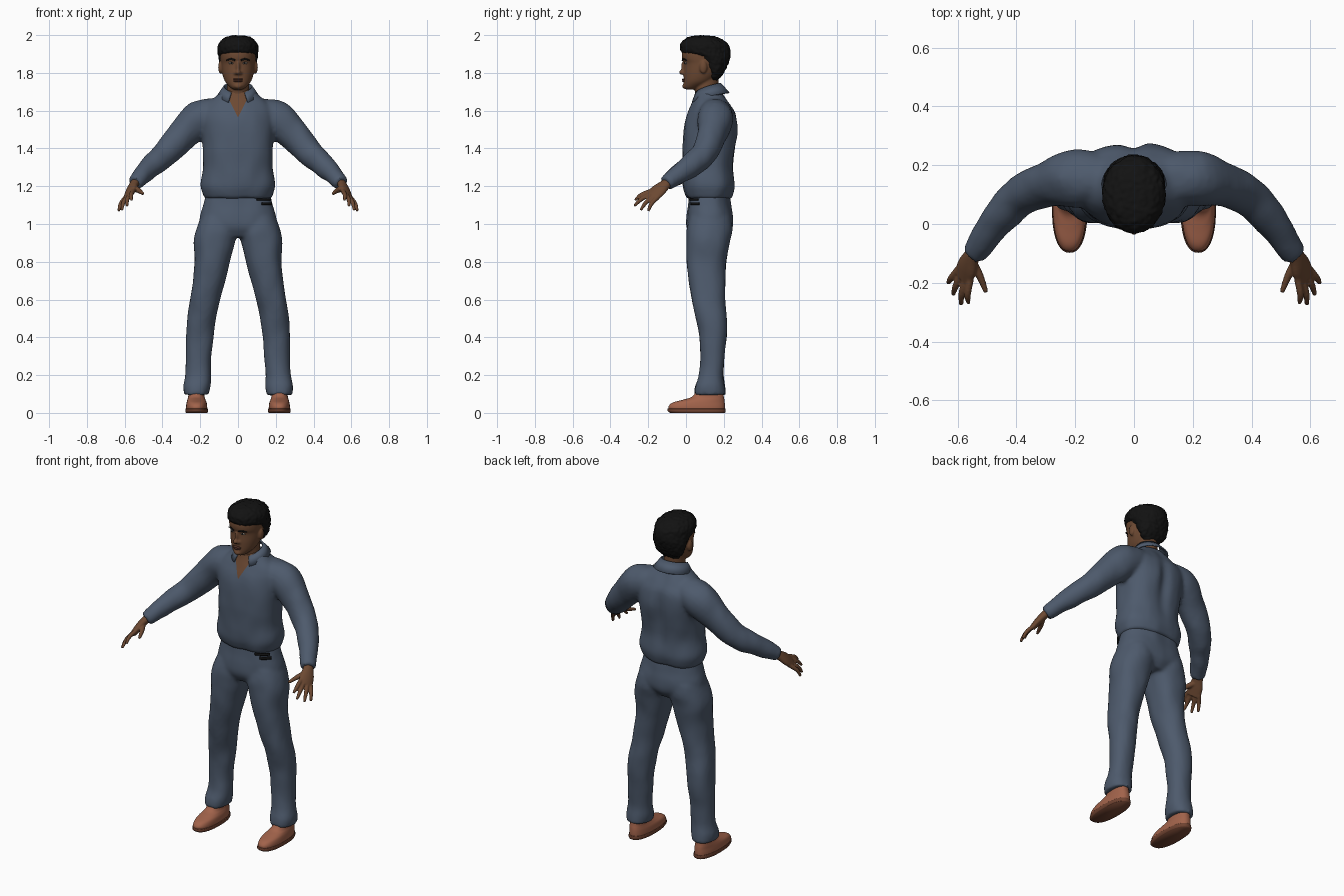
import bpy, bmesh, math
from mathutils import Vector, noise

cube = bpy.data.objects.get("Cube")
if cube:
    bpy.data.objects.remove(cube)


def material(name, r, g, b):
    m = bpy.data.materials.new(name)
    m.use_nodes = True
    m.diffuse_color = (r, g, b, 1)
    bsdf = m.node_tree.nodes["Principled BSDF"]
    bsdf.inputs["Base Color"].default_value = (r, g, b, 1)
    bsdf.inputs["Roughness"].default_value = 0.8
    return m


CLOTH = material("blue grey cloth", .075, .102, .15)
SKIN = material("brown skin", .15, .066, .032)
LIPS = material("dark lips", .10, .037, .024)
HAIR = material("black hair", .006, .006, .006)
LEATHER = material("tan leather", .36, .125, .07)
SOLE = material("brown sole", .16, .055, .03)
WHITE = material("eye white", .3, .26, .22)


def spline(rows, n=5):
    """Catmull-Rom through rows of numbers."""
    out = []
    for i in range(len(rows) - 1):
        a, b = rows[max(i - 1, 0)], rows[i]
        c, d = rows[i + 1], rows[min(i + 2, len(rows) - 1)]
        for k in range(n):
            t = k / n
            out.append([q + .5 * t * (r - p + t * (2 * p - 5 * q + 4 * r - s + t * (3 * (q - r) + s - p)))
                        for p, q, r, s in zip(a, b, c, d)])
    return out + [list(rows[-1])]


def oval(a, p=1.0):
    c, s = math.cos(a), math.sin(a)
    return math.copysign(abs(c) ** p, c), math.copysign(abs(s) ** p, s)


def skin_rings(bm, rings):
    """Closed shell through a list of point rings."""
    vs = [[bm.verts.new(p) for p in ring] for ring in rings]
    n = len(vs[0])
    faces = [bm.faces.new((a[i], a[(i + 1) % n], b[(i + 1) % n], b[i]))
             for a, b in zip(vs, vs[1:]) for i in range(n)]
    faces += [bm.faces.new(vs[0]), bm.faces.new(vs[-1])]
    bmesh.ops.recalc_face_normals(bm, faces=faces)


def stack(bm, rows, p=1.0, side=1, seg=40):
    """Horizontal rings; rows are (z, x_min, x_max, y_front, y_back)."""
    rings = []
    for z, x0, x1, y0, y1 in spline(rows):
        ring = []
        for i in range(seg):
            c, s = oval(math.tau * i / seg, p)
            ring.append((side * ((x0 + x1) / 2 + c * (x1 - x0) / 2), (y0 + y1) / 2 + s * (y1 - y0) / 2, z))
        rings.append(ring)
    skin_rings(bm, rings)


def centred(rows):
    return [(z, -rx, rx, y0, y1) for z, rx, y0, y1 in rows]


def tube(bm, rows, hint=(0, 0, 1), side=1, seg=20):
    """Limb along a path; rows are (x, y, z, half_width, half_thickness)."""
    pts = spline(rows)
    pos = [Vector(p[:3]) for p in pts]
    rings = []
    for i, p in enumerate(pts):
        t = (pos[min(i + 1, len(pos) - 1)] - pos[max(i - 1, 0)]).normalized()
        u = Vector(hint)
        u = (u - t * u.dot(t)).normalized()
        v = t.cross(u)
        ring = [pos[i] + u * p[3] * math.cos(a) + v * p[4] * math.sin(a)
                for a in (math.tau * k / seg for k in range(seg))]
        rings.append([(side * q.x, q.y, q.z) for q in ring])
    skin_rings(bm, rings)


def ball(bm, centre, size):
    vs = bmesh.ops.create_uvsphere(bm, u_segments=20, v_segments=12, radius=1)["verts"]
    for v in vs:
        v.co = Vector([c + a * s for c, a, s in zip(centre, v.co, size)])


def finish(name, bm, mat, voxel=0, smooth=3, warp=None):
    """Turn a bmesh into an object, optionally fusing its shells into one skin."""
    me = bpy.data.meshes.new(name)
    bm.to_mesh(me)
    bm.free()
    o = bpy.data.objects.new(name, me)
    bpy.context.collection.objects.link(o)
    if voxel:
        r = o.modifiers.new("fuse", "REMESH")
        r.mode, r.voxel_size = "VOXEL", voxel
        o.modifiers.new("soften", "SMOOTH").iterations = smooth
        dg = bpy.context.evaluated_depsgraph_get()
        me = bpy.data.meshes.new_from_object(o.evaluated_get(dg))
        o.modifiers.clear()
        o.data = me
    if warp:
        moved = [v.co + warp(v.co, v.normal) for v in me.vertices]
        for v, c in zip(me.vertices, moved):
            v.co = c
    me.materials.clear()
    me.materials.append(mat)
    for f in me.polygons:
        f.use_smooth = True
    return o


def folds(co, n):
    return n * .005 * noise.noise(Vector((co.x * 13, co.y * 13, co.z * 8)))


def shirt_folds(co, n):
    # spine hollow between the shoulder blades
    groove = math.exp(-(co.x / .035) ** 2) * math.exp(-((co.z - 1.45) / .17) ** 2)
    return folds(co, n) + Vector((0, -.02 * groove if co.y > .18 else 0, 0))


# Shirt with sleeves
bm = bmesh.new()
stack(bm, centred([(1.135, .178, .006, .24), (1.17, .19, -.008, .252), (1.21, .197, -.016, .258),
                   (1.3, .183, -.018, .252), (1.4, .186, -.02, .264), (1.5, .195, -.012, .278),
                   (1.58, .2, .008, .268), (1.63, .172, .028, .238), (1.67, .122, .045, .21),
                   (1.71, .078, .055, .182)]), .85)
for s in (1, -1):
    tube(bm, [(.09, .15, 1.595, .075, .08), (.2, .155, 1.555, .1, .098), (.29, .138, 1.475, .085, .078),
              (.385, .095, 1.37, .07, .068), (.46, .02, 1.305, .062, .06), (.52, -.065, 1.245, .047, .047),
              (.548, -.105, 1.215, .04, .042)], side=s)
shirt = finish("shirt", bm, CLOTH, .011, 4, shirt_folds)

# Open neck: cut a clean V and give it the skin colour
bm = bmesh.new()
bm.from_mesh(shirt.data)
for s in (1, -1):
    bmesh.ops.bisect_plane(bm, geom=bm.verts[:] + bm.edges[:] + bm.faces[:],
                           plane_co=(0, 0, 1.565), plane_no=(s, 0, -.5))
for f in bm.faces:
    c = f.calc_center_median()
    f.material_index = int(abs(c.x) < .5 * (c.z - 1.565) and c.y < .12)
bm.to_mesh(shirt.data)
bm.free()
shirt.data.materials.append(SKIN)


def strip(name, pairs, mat, thick):
    """Thin sheet between two edges."""
    bm = bmesh.new()
    vs = [[bm.verts.new(p) for p in pair] for pair in pairs]
    for a, b in zip(vs, vs[1:]):
        bm.faces.new((a[0], b[0], b[1], a[1]))
    o = finish(name, bm, mat)
    m = o.modifiers.new("thickness", "SOLIDIFY")
    m.thickness, m.offset = thick, 0
    return o


# Collar folded around the neck
pairs = []
for i in range(41):
    u = i / 20 - 1
    a = math.radians(152) * u
    x, y = math.sin(a), math.cos(a)
    pairs.append([(x * .073, .112 + y * .067, 1.745 - .05 * u * u),
                  (x * .108, .125 + y * .103, 1.695 - .052 * u * u)])
strip("collar", pairs, CLOTH, .008)

# Trousers
bm = bmesh.new()
stack(bm, centred([(1.18, .165, .02, .225), (1.1, .185, .012, .238), (1.04, .2, .004, .25),
                   (.98, .2, .003, .246), (.93, .14, .03, .21)]), .85)
for s in (1, -1):
    stack(bm, [(1.04, .01, .195, .02, .235), (.97, -.005, .22, .002, .244), (.9, .014, .234, .002, .23),
               (.8, .042, .23, .004, .214), (.7, .068, .24, .015, .207), (.6, .096, .257, .03, .207),
               (.5, .118, .27, .052, .215), (.4, .13, .275, .07, .214), (.3, .14, .277, .078, .203),
               (.2, .145, .28, .068, .198), (.14, .146, .29, .05, .206), (.095, .155, .286, .045, .21)],
          .9, s)
finish("trousers", bm, CLOTH, .011, 3, folds)

# Dark clip on the left front of the waistband
for i, (z0, z1, a0, a1) in enumerate([(1.124, 1.136, -62, -28), (1.1, 1.114, -52, -24)]):
    pairs = []
    for k in range(9):
        c, s = oval(math.radians(a0 + (a1 - a0) * k / 8), .85)
        pairs.append([(c * .19, .125 + s * .118, z) for z in (z0, z1)])
    strip(f"waist_clip_{i + 1}", pairs, HAIR, .009)

# Shoes
for s, label in ((1, "left"), (-1, "right")):
    bm = bmesh.new()
    stack(bm, [(.015, .163, .275, -.09, .205), (.035, .163, .275, -.092, .206), (.055, .166, .272, -.07, .205),
               (.07, .172, .268, -.015, .203), (.085, .177, .264, .03, .2), (.12, .18, .26, .06, .195)], .85, s)
    finish(label + "_shoe", bm, LEATHER)
    bm = bmesh.new()
    stack(bm, [(0, .162, .276, -.085, .207), (.01, .158, .279, -.097, .21), (.022, .16, .277, -.097, .209)],
          .85, s)
    finish(label + "_sole", bm, SOLE)

# Hands: palm, four fingers and thumb fused together
across = Vector((.6, .6, -.52)).normalized()
tips = [(.563, -.27, 1.125), (.588, -.274, 1.095), (.615, -.24, 1.073), (.632, -.2, 1.068)]
for s, label in ((1, "left"), (-1, "right")):
    bm = bmesh.new()
    tube(bm, [(.53, -.08, 1.235, .028, .024), (.55, -.108, 1.21, .03, .023), (.567, -.145, 1.178, .042, .021),
              (.581, -.183, 1.145, .042, .016)], across, s)
    for k, tip in enumerate(tips):
        root = Vector((.575, -.168, 1.158)) + across * .021 * (k - 1.5)
        mid = root.lerp(Vector(tip), .55) + Vector((.006, -.006, .006))
        tube(bm, [(*root, .012, .012), (*mid, .0115, .0115), (*tip, .007, .007)], across, s, 12)
    tube(bm, [(.555, -.12, 1.195, .018, .016), (.525, -.175, 1.177, .014, .013),
              (.503, -.232, 1.16, .008, .008)], across, s, 12)
    finish(label + "_hand", bm, SKIN, .0045, 2)

# Head and neck
bm = bmesh.new()
stack(bm, centred([(1.6, .06, .08, .18), (1.68, .061, .052, .172), (1.74, .058, .045, .172),
                   (1.8, .058, .05, .175)]))
stack(bm, centred([(1.712, .024, .0, .05), (1.725, .043, -.012, .085), (1.755, .069, -.012, .14),
                   (1.8, .084, -.012, .18), (1.85, .09, -.01, .2), (1.875, .092, -.02, .205),
                   (1.91, .093, -.02, .21), (1.95, .083, .0, .195), (1.98, .04, .05, .14)]), .95)
ball(bm, (0, -.018, 1.803), (.015, .02, .013))
ball(bm, (0, -.012, 1.83), (.01, .014, .035))
ball(bm, (0, -.006, 1.73), (.022, .014, .014))
for s in (1, -1):
    ball(bm, (s * .013, -.012, 1.799), (.009, .012, .009))
    ball(bm, (s * .093, .092, 1.83), (.012, .02, .034))
finish("head", bm, SKIN, .0055, 2)

# Face details
bm = bmesh.new()
ball(bm, (0, -.011, 1.766), (.027, .01, .0055))
ball(bm, (0, -.011, 1.757), (.024, .011, .006))
finish("lips", bm, LIPS)
for s, label in ((1, "left"), (-1, "right")):
    for part, mat, x, y, z, size in (("eye", WHITE, .035, -.002, 1.852, (.015, .007, .006)),
                                     ("pupil", HAIR, .035, -.006, 1.852, (.006, .005, .006))):
        bm = bmesh.new()
        ball(bm, (s * x, y, z), size)
        finish(f"{label}_{part}", bm, mat)
    bm = bmesh.new()
    tube(bm, [(.015, -.019, 1.867, .004, .004), (.037, -.015, 1.873, .005, .004),
              (.06, .002, 1.867, .003, .004)], side=s, seg=10)
    finish(label + "_eyebrow", bm, HAIR)

# Short curly hair
bm = bmesh.new()
stack(bm, centred([(1.762, .05, .12, .168), (1.8, .086, .115, .2), (1.85, .099, .08, .224),
                   (1.885, .104, .045, .234), (1.9, .106, -.005, .236), (1.915, .107, -.028, .235),
                   (1.95, .104, -.03, .225), (1.98, .08, -.005, .185), (1.993, .055, .025, .15),
                   (1.997, .02, .06, .11)]))
finish("hair", bm, HAIR, .007, 2, lambda co, n: n * .005 * noise.noise(co * 70))
